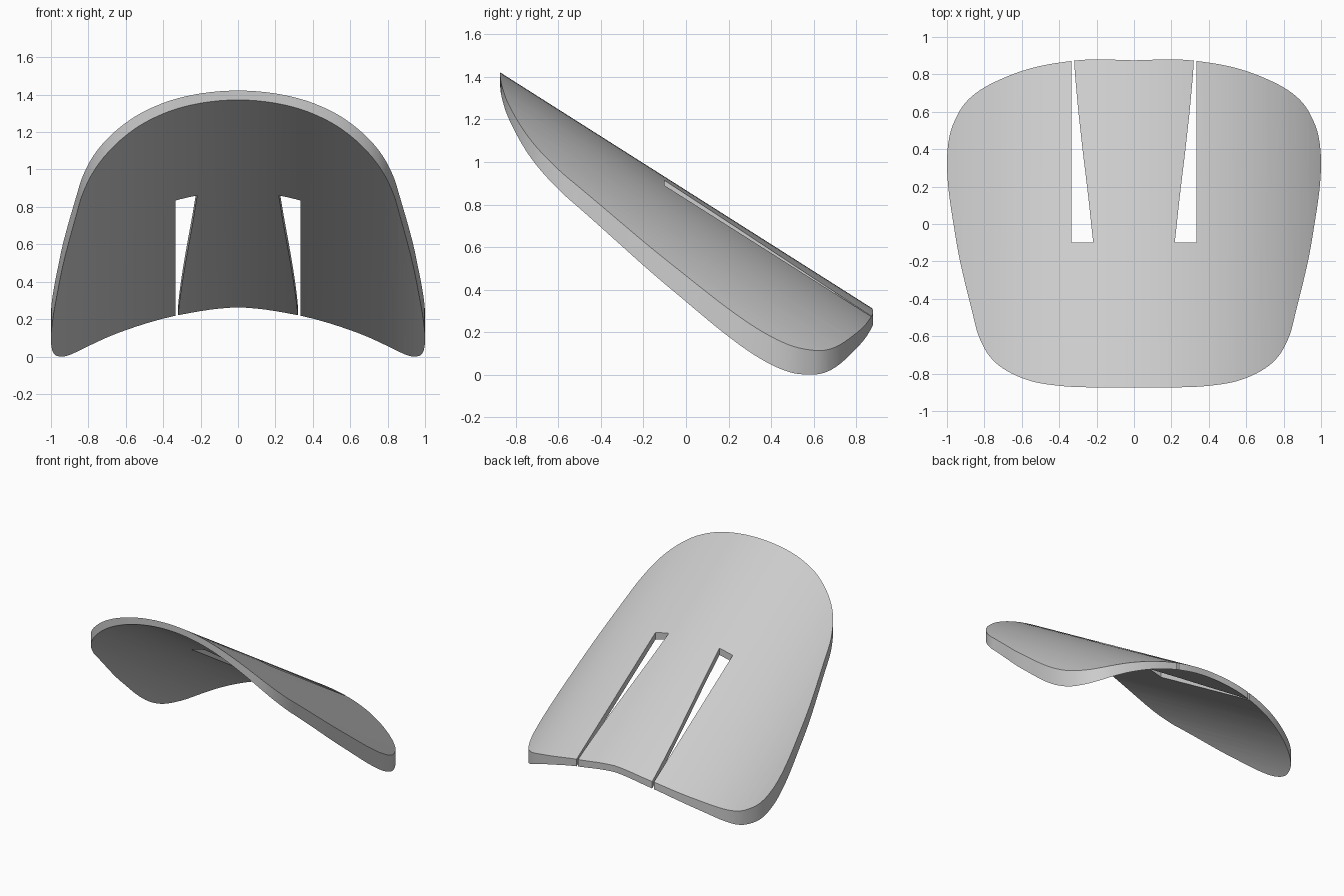
import bpy, bmesh, math
from mathutils import Vector

if "Cube" in bpy.data.objects:
    bpy.data.objects.remove(bpy.data.objects["Cube"])

SLOPE, MID, THICK = -0.634, 0.858, 0.05


def smooth_path(pts, n=5):
    """Catmull-Rom through the points, ends clamped."""
    p = [Vector(q) for q in pts]
    p = [p[0]] + p + [p[-1]]
    out = []
    for a, b, c, d in zip(p, p[1:], p[2:], p[3:]):
        for k in range(n):
            t = k / n
            out.append(0.5 * (2*b + (c-a)*t + (2*a-5*b+4*c-d)*t*t + (3*b-a-3*c+d)*t**3))
    return [tuple(v) for v in out] + [tuple(pts[-1])]


def prism(name, ring_a, ring_b):
    bm = bmesh.new()
    a = [bm.verts.new(v) for v in ring_a]
    b = [bm.verts.new(v) for v in ring_b]
    bm.faces.new(a)
    bm.faces.new(b[::-1])
    for i in range(len(a)):
        j = (i + 1) % len(a)
        bm.faces.new((a[i], b[i], b[j], a[j]))
    bmesh.ops.recalc_face_normals(bm, faces=bm.faces)
    me = bpy.data.meshes.new(name)
    bm.to_mesh(me)
    bm.free()
    ob = bpy.data.objects.new(name, me)
    bpy.context.collection.objects.link(ob)
    return ob


def upright(name, outline):
    ob = prism(name, [(x, y, -1) for x, y in outline], [(x, y, 3) for x, y in outline])
    ob.hide_render = True
    return ob


def drop(x, r):
    return r - math.sqrt(r*r - x*x)


# arched plate, swept along the sloping ridge
N = 64
xs = [1.06 * math.sin(math.pi/2 * (2*i/N - 1)) for i in range(N + 1)]
section = [(x, -drop(x, 1.36)) for x in xs] + [(x, -THICK - drop(x, 1.22)) for x in xs[::-1]]
plate = prism("curved_plate", *[[(x, y, MID + SLOPE*y + z) for x, z in section] for y in (-1, 1)])

# plan outline: rounded, wider towards the back
half = smooth_path([(0, -.875), (.25, -.873), (.4, -.865), (.55, -.84), (.68, -.785),
                    (.77, -.71), (.83, -.6), (.865, -.47), (.93, -.2), (.965, 0),
                    (.99, .17), (1, .32), (.99, .45), (.96, .55), (.9, .65), (.8, .73),
                    (.65, .80), (.5, .845), (.33, .872), (.2, .88), (0, .875)])
outline = half + [(-x, y) for x, y in half[-2:0:-1]]
cutters = [(upright("outline_cutter", outline), 'INTERSECT')]

# tapering slots open at the back
slot = smooth_path([(.218, -.1), (.245, .15), (.275, .4), (.302, .65), (.32, .88), (.322, 1.1)])
slot += [(.333, 1.1), (.333, -.1)]
for s in (-1, 1):
    cutters.append((upright("slot_cutter", [(s*x, y) for x, y in slot]), 'DIFFERENCE'))

bpy.context.view_layer.objects.active = plate
plate.select_set(True)
for ob, op in cutters:
    m = plate.modifiers.new("cut", 'BOOLEAN')
    m.object, m.operation, m.solver = ob, op, 'EXACT'
    bpy.ops.object.modifier_apply(modifier=m.name)
for ob, _ in cutters:
    bpy.data.objects.remove(ob, do_unlink=True)

# rest on the ground and smooth
low = min(v.co.z for v in plate.data.vertices)
for v in plate.data.vertices:
    v.co.z -= low
bpy.ops.object.shade_smooth_by_angle(angle=math.radians(30))
